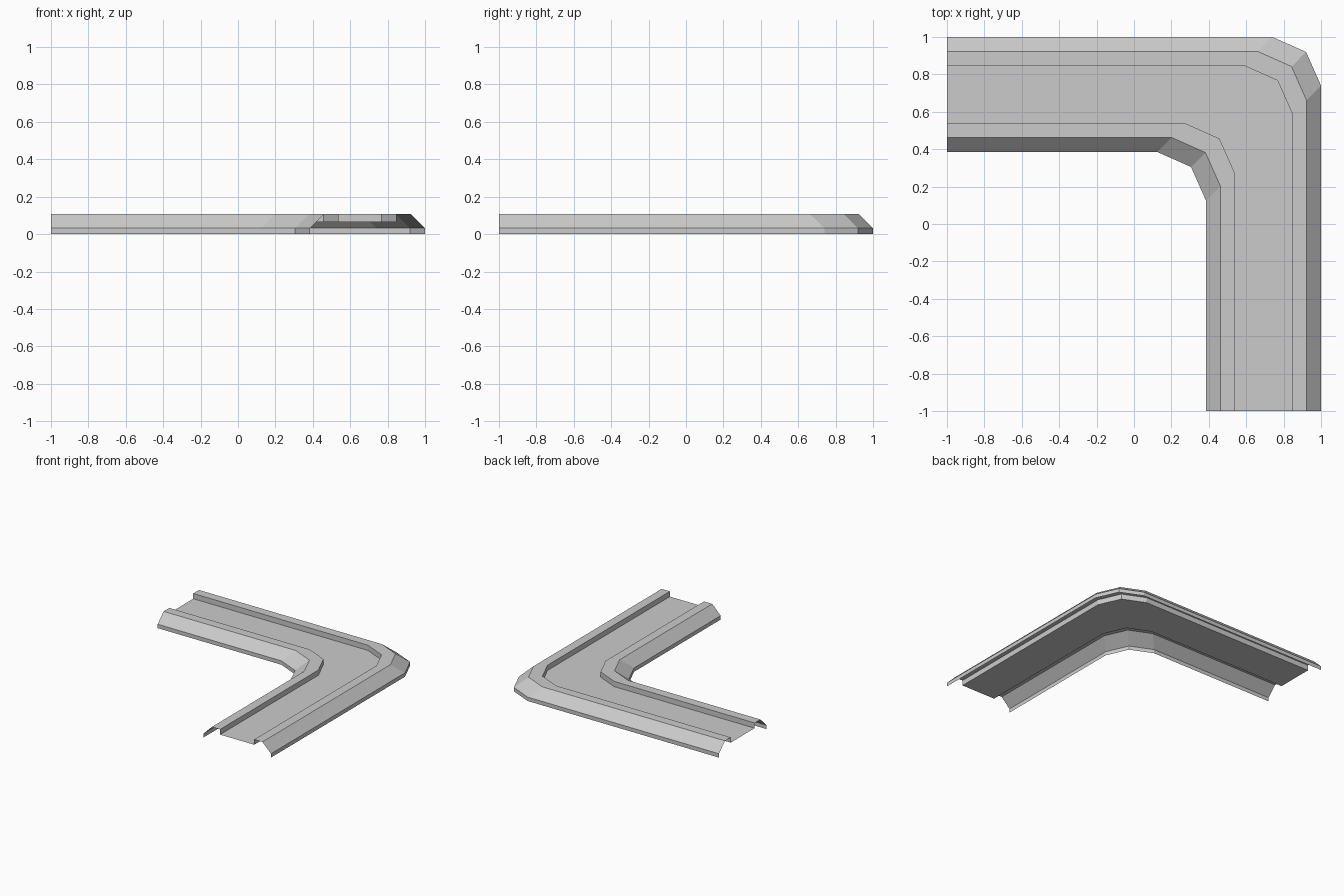
import bpy
import bmesh

cube = bpy.data.objects.get("Cube")
if cube:
    bpy.data.objects.remove(cube, do_unlink=True)

# One flat colour
grey = bpy.data.materials.new("light_grey")
grey.use_nodes = True
colour = (0.6, 0.6, 0.6, 1)
grey.diffuse_color = colour
grey.node_tree.nodes["Principled BSDF"].inputs["Base Color"].default_value = colour

# Cross-section from inner lip to outer lip: (distance from centre, height)
PROFILE = [(0.385, 0), (0.385, 0.032), (0.462, 0.108), (0.537, 0.108),
           (0.537, 0.065), (0.847, 0.065), (0.847, 0.108), (0.922, 0.108),
           (1, 0.032), (1, 0)]
LONG_CUT, SHORT_CUT = 0.26, 0.08


def bend_row(d, z):
    """One line of the track: left end, three bend points, front end."""
    return [(-1, d, z), (d - LONG_CUT, d, z), (d - SHORT_CUT, d - SHORT_CUT, z),
            (d, d - LONG_CUT, z), (d, -1, z)]


# Channel track: the section carried round the bend as an open sheet
bm = bmesh.new()
rows = [[bm.verts.new(p) for p in bend_row(d, z)] for d, z in PROFILE]
for inner, outer in zip(rows, rows[1:]):
    for i in range(len(inner) - 1):
        bm.faces.new((inner[i], inner[i + 1], outer[i + 1], outer[i]))
bm.normal_update()

mesh = bpy.data.meshes.new("corner_track")
bm.to_mesh(mesh)
bm.free()
mesh.materials.append(grey)
track = bpy.data.objects.new("corner_track", mesh)
bpy.context.collection.objects.link(track)
